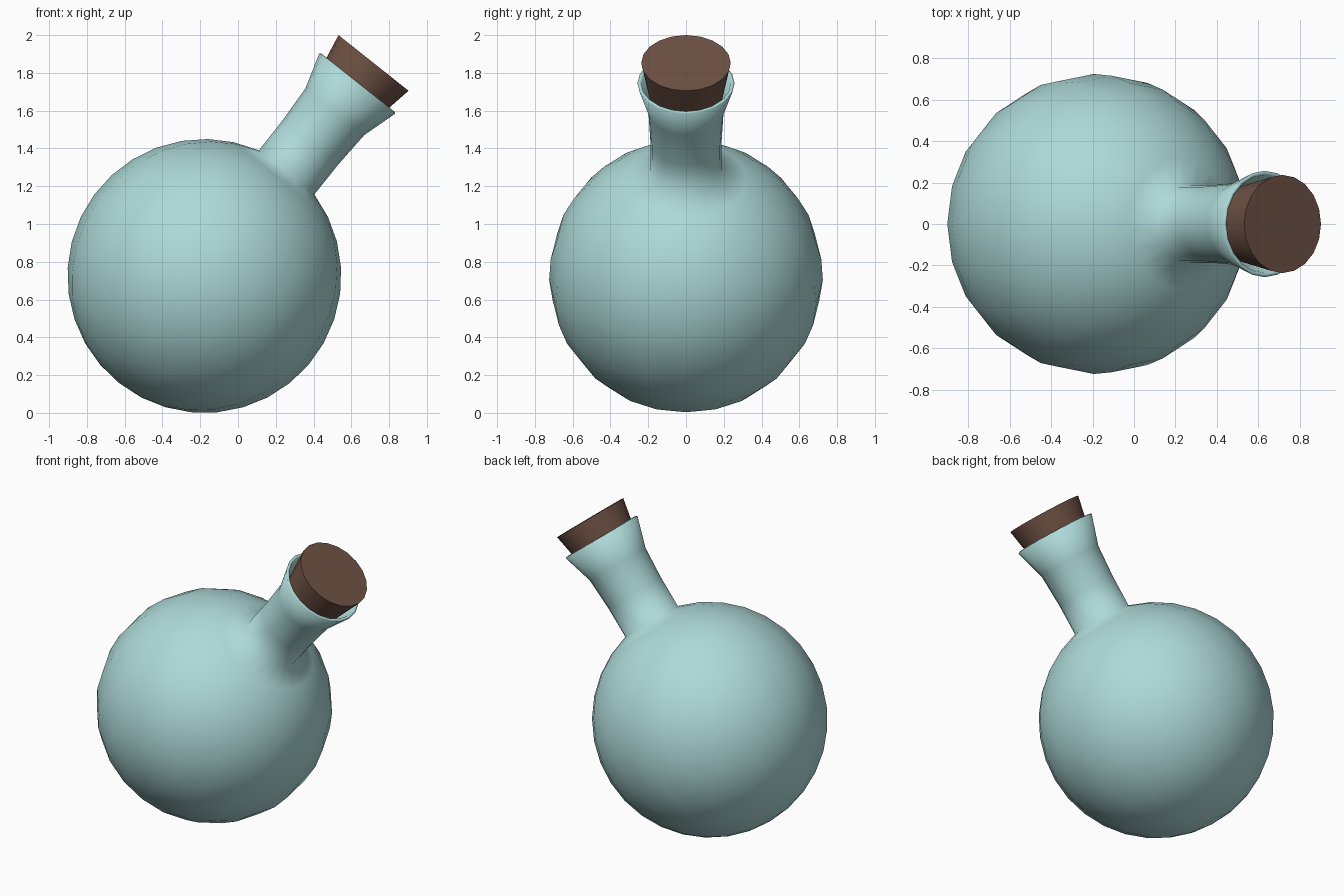
import bpy, bmesh
from math import sin, cos, pi, radians, atan2

if "Cube" in bpy.data.objects:
    bpy.data.objects.remove(bpy.data.objects["Cube"])

SIDES = 20
CENTRE = (-0.178, 0, 0.725)          # middle of the round body
TILT = atan2(0.622, 0.783)           # lean of the neck towards +x
R, WALL = 0.725, 0.02


def lathe(name, profile, colour):
    """Revolve (radius, height) points round the tilted axis."""
    bm = bmesh.new()
    rings = []
    for r, h in profile:
        if r < 1e-5:
            rings.append([bm.verts.new((0, 0, h))] * SIDES)
        else:
            rings.append([bm.verts.new((r * cos(2 * pi * i / SIDES),
                                        r * sin(2 * pi * i / SIDES), h))
                          for i in range(SIDES)])
    for a, b in zip(rings, rings[1:]):
        for i in range(SIDES):
            j = (i + 1) % SIDES
            corners = list(dict.fromkeys([a[i], a[j], b[j], b[i]]))
            bm.faces.new(corners)
    bmesh.ops.recalc_face_normals(bm, faces=bm.faces)
    for f in bm.faces:
        f.smooth = True
    mesh = bpy.data.meshes.new(name)
    bm.to_mesh(mesh)
    bm.free()
    obj = bpy.data.objects.new(name, mesh)
    bpy.context.collection.objects.link(obj)
    obj.location = CENTRE
    obj.rotation_euler = (0, TILT, 0)
    mat = bpy.data.materials.new(name + "_colour")
    mat.diffuse_color = colour
    mat.use_nodes = True
    mat.node_tree.nodes["Principled BSDF"].inputs["Base Color"].default_value = mat.diffuse_color
    mesh.materials.append(mat)
    return obj


def wall(radius, offset):
    """Round body from the bottom pole up, then the flared neck."""
    steps, end = 15, radians(165)
    pts = [(radius * sin(end * i / steps), -radius * cos(end * i / steps))
           for i in range(steps + 1)]
    return pts + [(0.188 - offset, 0.90), (0.199 - offset, 1.11),
                  (0.257 - offset, 1.302)]


# glass flask: outer wall, rounded lip, inner wall
outer = wall(R, 0)
inner = wall(R - WALL, WALL)
lathe("flask", outer + [(0.247, 1.307)] + inner[::-1], (0.42, 0.70, 0.69, 1))

# tapered cork stopper
cork = lathe("cork", [(0, 1.12), (0.178, 1.12), (0.237, 1.44), (0, 1.44)],
             (0.16, 0.085, 0.06, 1))
bpy.context.view_layer.objects.active = cork
cork.select_set(True)
bpy.ops.object.shade_smooth_by_angle(angle=radians(40))
